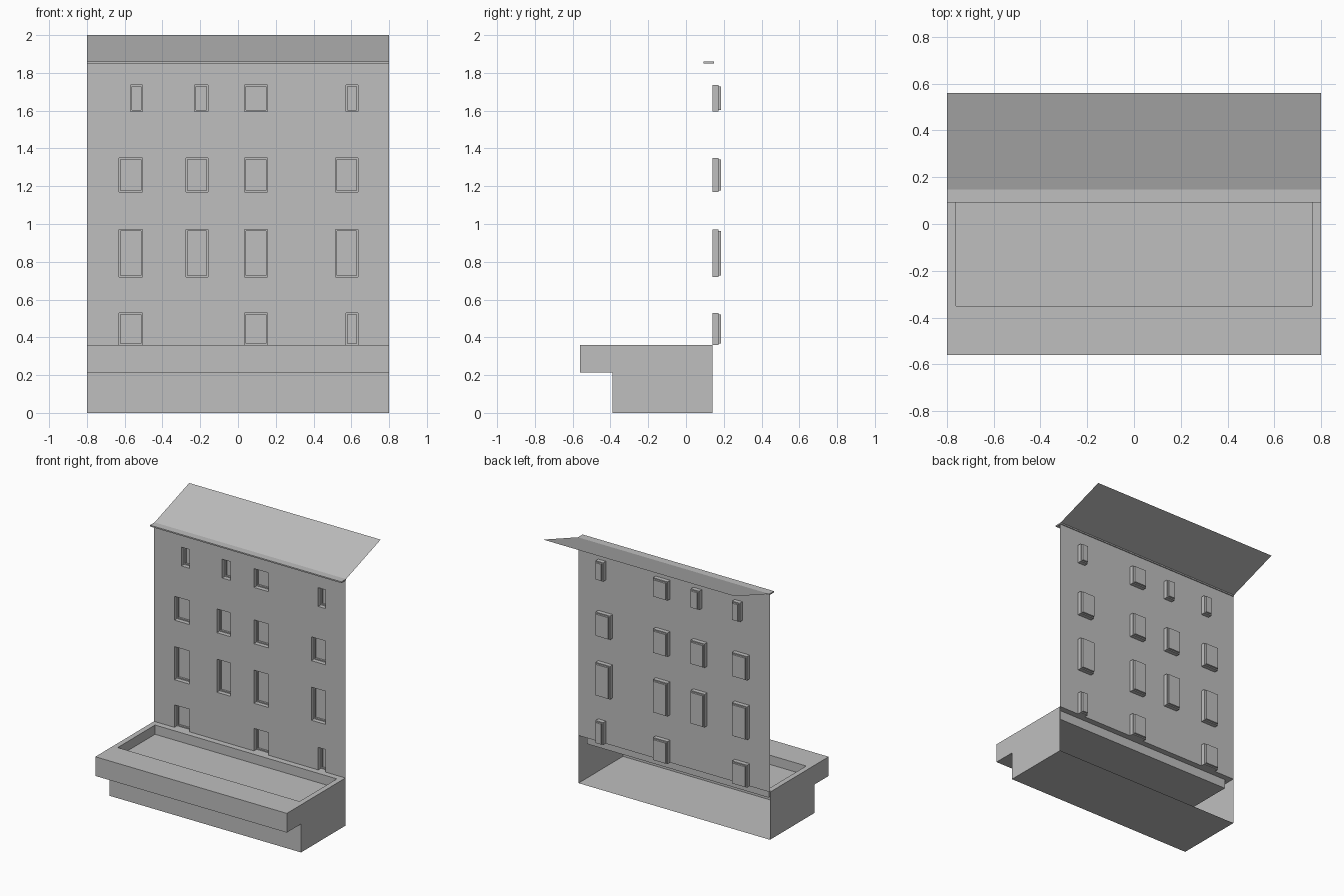
import bpy
import bmesh

cube = bpy.data.objects.get("Cube")
if cube:
    bpy.data.objects.remove(cube, do_unlink=True)

plaster = bpy.data.materials.new("plain_grey")
plaster.use_nodes = True
grey = (0.52, 0.52, 0.52, 1)
plaster.diffuse_color = grey
for node in plaster.node_tree.nodes:
    if node.type == 'BSDF_PRINCIPLED':
        node.inputs["Base Color"].default_value = grey

HALF = 0.8        # half the width of the building
WALL_Y = 0.14     # plane of the facade
DECK = 0.36       # terrace height
EAVE = 1.85       # top of the facade


def finish(name, bm):
    bmesh.ops.remove_doubles(bm, verts=bm.verts, dist=0.0001)
    mesh = bpy.data.meshes.new(name)
    bm.to_mesh(mesh)
    bm.free()
    mesh.materials.append(plaster)
    obj = bpy.data.objects.new(name, mesh)
    bpy.context.collection.objects.link(obj)
    return obj


def face(bm, points):
    return bm.faces.new([bm.verts.new(p) for p in points])


def upright(x0, x1, z0, z1, y, inset=0):
    """Corners of a rectangle that faces the front."""
    x0, x1, z0, z1 = x0 + inset, x1 - inset, z0 + inset, z1 - inset
    return [(x0, y, z0), (x1, y, z0), (x1, y, z1), (x0, y, z1)]


def level(x, y0, y1, z):
    """Corners of a rectangle that faces up."""
    return [(-x, y0, z), (x, y0, z), (x, y1, z), (-x, y1, z)]


def loft(bm, rings):
    """Join four-cornered rings in turn and close the last one."""
    for a, b in zip(rings, rings[1:]):
        for i in range(4):
            j = (i + 1) % 4
            face(bm, [a[i], a[j], b[j], b[i]])
    face(bm, rings[-1])


def sweep(bm, profile):
    """Stretch a (y, z) profile across the full width."""
    for p, q in zip(profile, profile[1:]):
        face(bm, [(-HALF, *p), (HALF, *p), (HALF, *q), (-HALF, *q)])


# Facade: one band per storey, with stepped window and door recesses
left_wide, left_slim = (-0.63, -0.505), (-0.57, -0.505)
mid_wide, mid_slim = (-0.275, -0.16), (-0.23, -0.16)
centre = (0.035, 0.155)
right_wide, right_slim = (0.515, 0.635), (0.572, 0.635)
storeys = [
    (DECK, 0.53, [left_wide, centre, right_slim]),
    (0.72, 0.97, [left_wide, mid_wide, centre, right_wide]),
    (1.17, 1.35, [left_wide, mid_wide, centre, right_wide]),
    (1.595, 1.737, [left_slim, mid_slim, centre, right_slim]),
]
wall = bmesh.new()
recesses = bmesh.new()
below = DECK
for z0, z1, openings in storeys:
    if z0 > below:
        face(wall, upright(-HALF, HALF, below, z0, WALL_Y))
    x = -HALF
    for x0, x1 in openings:
        face(wall, upright(x, x0, z0, z1, WALL_Y))
        loft(recesses, [upright(x0, x1, z0, z1, WALL_Y),
                        upright(x0, x1, z0, z1, 0.172),
                        upright(x0, x1, z0, z1, 0.172, 0.008),
                        upright(x0, x1, z0, z1, 0.186, 0.008)])
        x = x1
    face(wall, upright(x, HALF, z0, z1, WALL_Y))
    below = z1
face(wall, upright(-HALF, HALF, below, EAVE, WALL_Y))
finish("facade_wall", wall)
finish("window_recesses", recesses)

# Base shell: open at the back, with an overhanging front
base = bmesh.new()
profile = [(WALL_Y, 0), (-0.39, 0), (-0.39, 0.215), (-0.56, 0.215), (-0.56, DECK)]
sweep(base, profile)
outline = profile + [(WALL_Y, DECK)]
face(base, [(-HALF, *p) for p in outline])
face(base, [(HALF, *p) for p in reversed(outline)])
finish("terrace_base", base)

# Terrace top: flat rim around a sunken floor
terrace = bmesh.new()
loft(terrace, [level(HALF, -0.56, WALL_Y, DECK),
               level(0.76, -0.35, 0.095, DECK),
               level(0.76, -0.35, 0.095, DECK - 0.07)])
finish("terrace_top", terrace)

# Eave board along the top of the facade
eave = bmesh.new()
bottom = level(HALF, 0.092, 0.147, EAVE)
face(eave, list(reversed(bottom)))
loft(eave, [bottom, level(HALF, 0.092, 0.147, EAVE + 0.01)])
finish("eave_board", eave)

# Roof: a single sloping sheet
roof = bmesh.new()
sweep(roof, [(0.147, EAVE + 0.01), (0.56, 2.0)])
finish("roof", roof)
